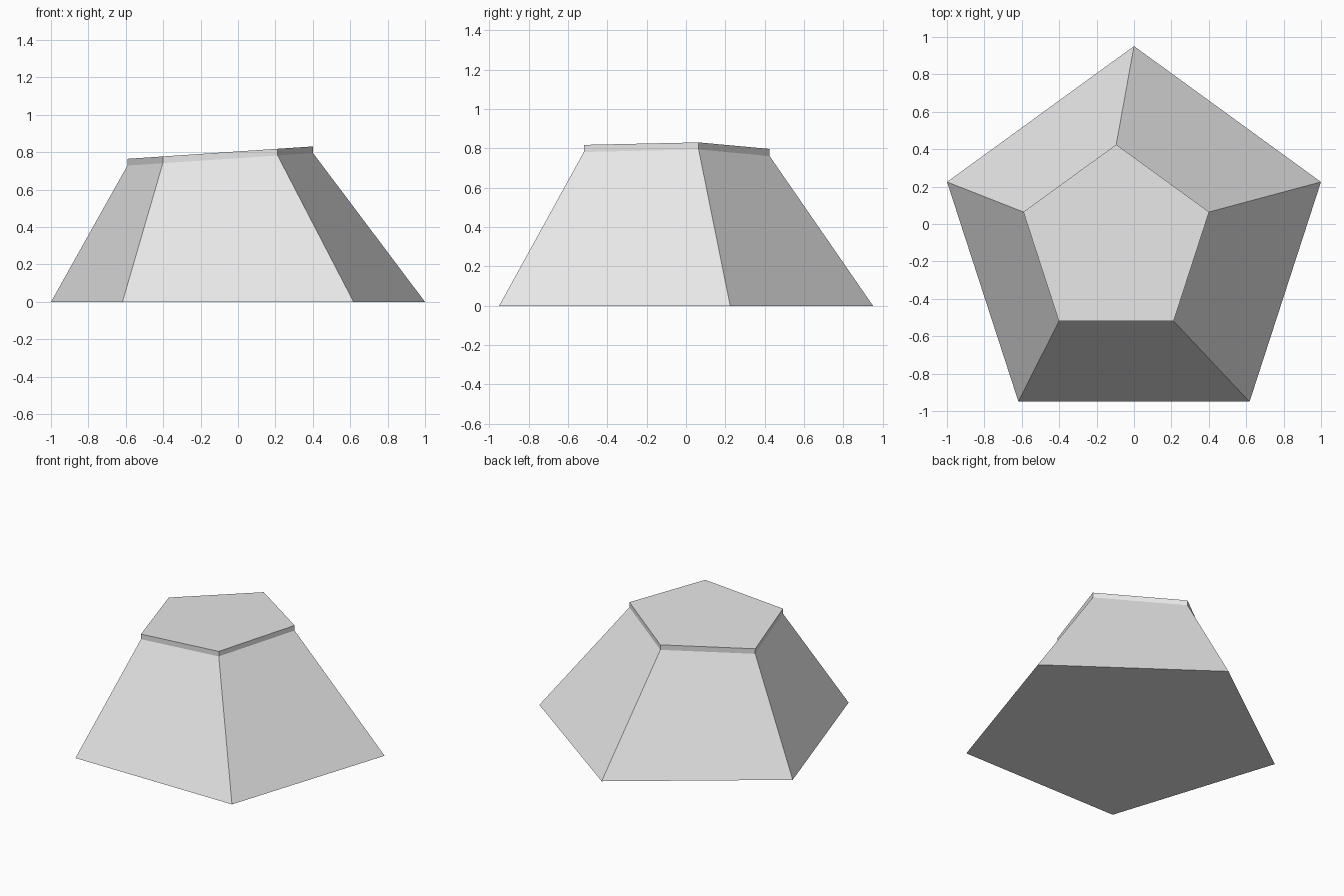
import bpy
import bmesh
from math import sin, cos, pi

if "Cube" in bpy.data.objects:
    bpy.data.objects.remove(bpy.data.objects["Cube"])

grey = bpy.data.materials.new("light grey")
grey.use_nodes = True
colour = (0.8, 0.8, 0.8, 1)
grey.diffuse_color = colour
grey.node_tree.nodes["Principled BSDF"].inputs["Base Color"].default_value = colour

BASE_RADIUS, TOP_RADIUS = 1.051, 0.522
TOP_X, TOP_Y = -0.095, -0.097
CAP_DEPTH = 0.036


def tilted_height(x):
    """Height of the sloping top at a given x."""
    return 0.804 + 0.067 * x


def pentagon(radius, cx, cy, height):
    """Ring of five points with one corner at the back."""
    ring = []
    for i in range(5):
        a = pi / 2 + 2 * pi * i / 5
        x, y = cx + radius * cos(a), cy + radius * sin(a)
        ring.append((x, y, height(x)))
    return ring


# Tapered body, then the thin upright rim under the tilted top
rings = [
    pentagon(BASE_RADIUS, 0, -0.1, lambda x: 0),
    pentagon(TOP_RADIUS, TOP_X, TOP_Y, lambda x: tilted_height(x) - CAP_DEPTH),
    pentagon(TOP_RADIUS, TOP_X, TOP_Y, tilted_height),
]

bm = bmesh.new()
loops = [[bm.verts.new(p) for p in ring] for ring in rings]
for low, high in zip(loops, loops[1:]):
    for i in range(5):
        j = (i + 1) % 5
        bm.faces.new((low[i], low[j], high[j], high[i]))
bm.faces.new(loops[-1])
bm.faces.new(loops[0][::-1])
bmesh.ops.recalc_face_normals(bm, faces=bm.faces)

mesh = bpy.data.meshes.new("pentagonal_block")
bm.to_mesh(mesh)
bm.free()
mesh.materials.append(grey)
block = bpy.data.objects.new("pentagonal_block", mesh)
bpy.context.collection.objects.link(block)
